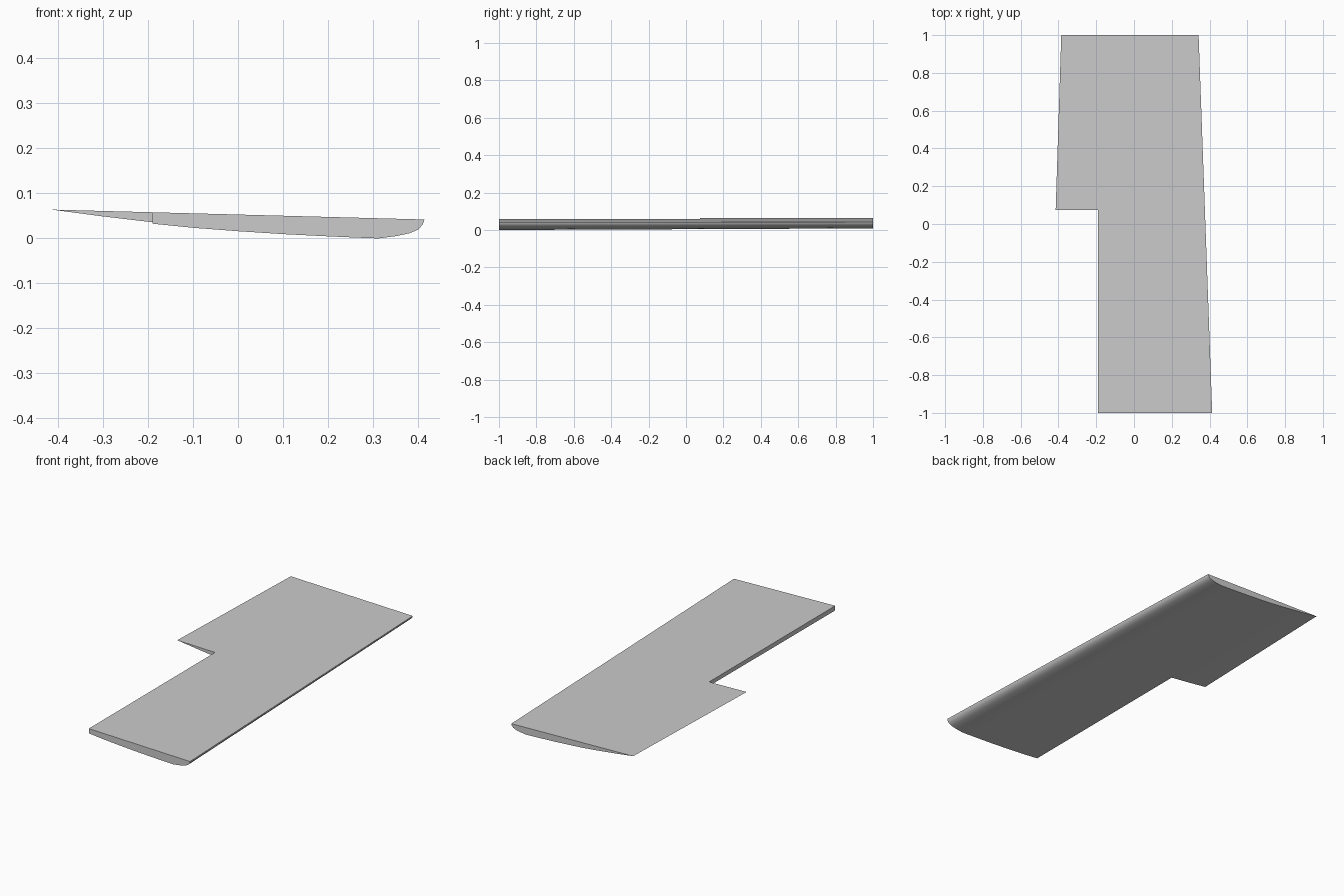
import bpy, bmesh, math
from mathutils import Vector

cube = bpy.data.objects.get("Cube")
if cube:
    bpy.data.objects.remove(cube, do_unlink=True)

GREY = (0.6, 0.6, 0.6, 1)
mat = bpy.data.materials.new("plain grey")
mat.use_nodes = True
mat.diffuse_color = GREY
mat.node_tree.nodes["Principled BSDF"].inputs["Base Color"].default_value = GREY

# Lower airfoil profile: distance behind the leading edge, depth below the flat top (per chord)
PROFILE = [(0, 0), (.0035, .0117), (.015, .026), (.038, .0364), (.073, .0448),
           (.119, .0519), (.166, .0513), (.247, .05), (.363, .0473), (.479, .0429),
           (.594, .0372), (.699, .0295), (.78, .0222), (.855, .0153), (1, 0)]


def section(bm, y, lead, trail):
    """One chordwise rib of vertices hanging from the sloping flat top."""
    chord = lead - trail
    rib = []
    for f, depth in PROFILE:
        x = lead - f * chord
        top = 0.053 - 0.0265 * x
        rib.append(bm.verts.new((x, y, max(0, top - depth * chord))))
    return rib


# Wing skin lofted between the two ends
bm = bmesh.new()
front = section(bm, -1, 0.414, -0.449)
back = section(bm, 1, 0.342, -0.385)
count = len(PROFILE)
for i in range(count):
    j = (i + 1) % count
    bm.faces.new((front[i], front[j], back[j], back[i]))
bm.faces.new(front)
bm.faces.new(back)
bmesh.ops.recalc_face_normals(bm, faces=bm.faces)
mesh = bpy.data.meshes.new("lower_wing_skin")
bm.to_mesh(mesh)
bm.free()
mesh.materials.append(mat)
wing = bpy.data.objects.new("lower_wing_skin", mesh)
bpy.context.collection.objects.link(wing)

# Flap bay notch at the front trailing edge
bpy.ops.mesh.primitive_cube_add(size=2, location=(-1.19, -0.925, 0))
cutter = bpy.context.object
cutter.name = "flap_bay_cutter"
cutter.hide_render = True
cutter.data.materials.append(mat)
bpy.ops.object.select_all(action='DESELECT')
wing.select_set(True)
bpy.context.view_layer.objects.active = wing
cut = wing.modifiers.new("flap_bay", 'BOOLEAN')
cut.operation = 'DIFFERENCE'
cut.solver = 'EXACT'
cut.object = cutter
bpy.ops.object.modifier_apply(modifier=cut.name)
bpy.data.objects.remove(cutter, do_unlink=True)

bpy.ops.object.shade_smooth_by_angle(angle=math.radians(35))
